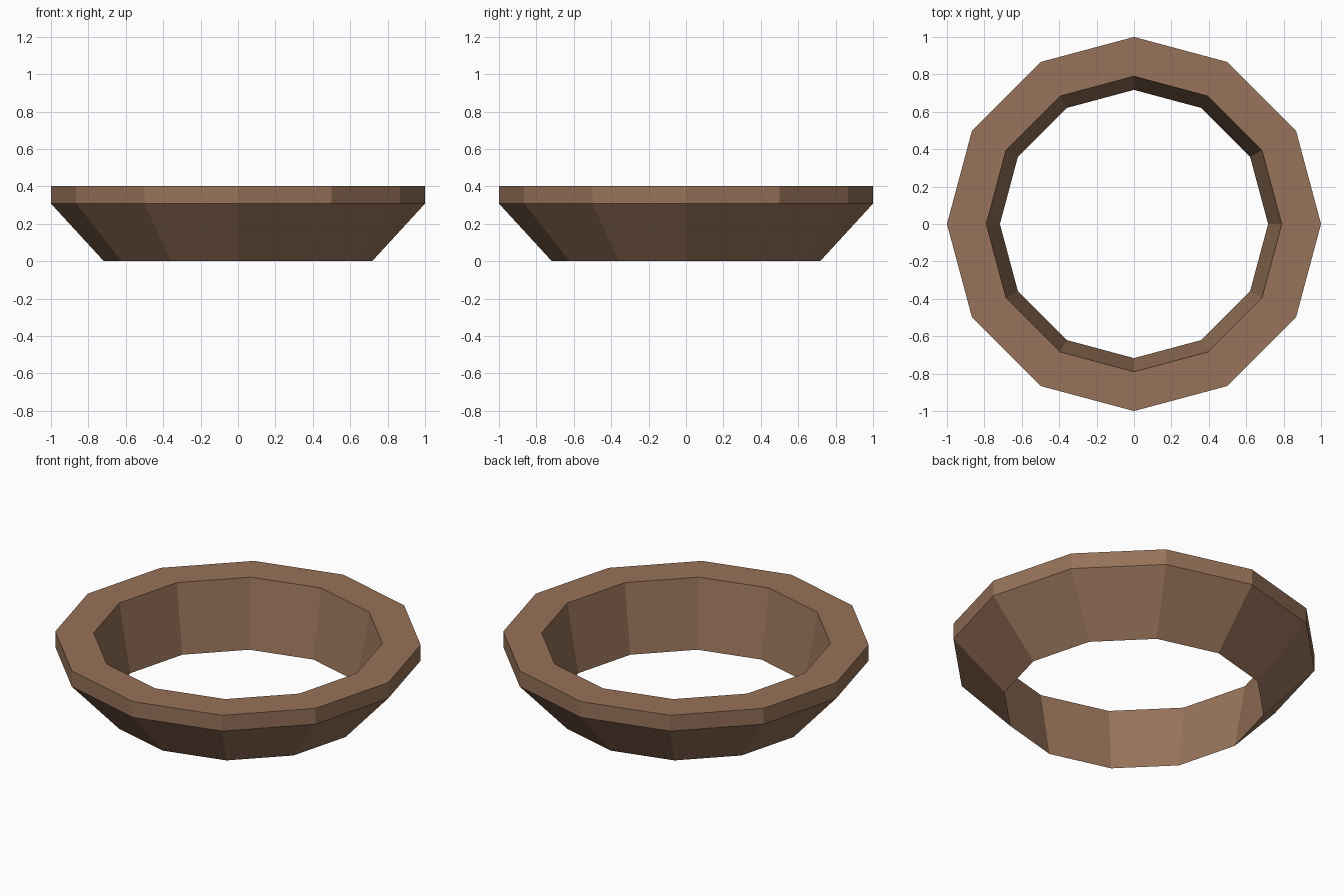
import bpy
import bmesh
from math import cos, sin, tau

cube = bpy.data.objects.get("Cube")
if cube:
    bpy.data.objects.remove(cube, do_unlink=True)

# Plain brown clay
brown = bpy.data.materials.new("brown_clay")
brown.use_nodes = True
colour = (0.31, 0.17, 0.10, 1)
brown.diffuse_color = colour
brown.node_tree.nodes["Principled BSDF"].inputs["Base Color"].default_value = colour

# Cross-section as (radius, height): foot edge, outer lip, rim, inner lip
PROFILE = [(0.717, 0), (1, 0.308), (1, 0.403), (0.79, 0.403)]
SIDES = 12


def ring_from_profile(name, profile, sides, material):
    """Sweep a closed cross-section around z as a flat-faced ring."""
    bm = bmesh.new()
    loops = [[bm.verts.new((r * cos(tau * i / sides), r * sin(tau * i / sides), z))
              for r, z in profile] for i in range(sides)]
    count = len(profile)
    for i in range(sides):
        a, b = loops[i], loops[(i + 1) % sides]
        for j in range(count):
            k = (j + 1) % count
            bm.faces.new((a[j], b[j], b[k], a[k]))
    bmesh.ops.recalc_face_normals(bm, faces=bm.faces)
    mesh = bpy.data.meshes.new(name)
    bm.to_mesh(mesh)
    bm.free()
    mesh.materials.append(material)
    obj = bpy.data.objects.new(name, mesh)
    bpy.context.collection.objects.link(obj)
    return obj


# Open faceted ring with a flared outer wall
ring_from_profile("flared_ring", PROFILE, SIDES, brown)
